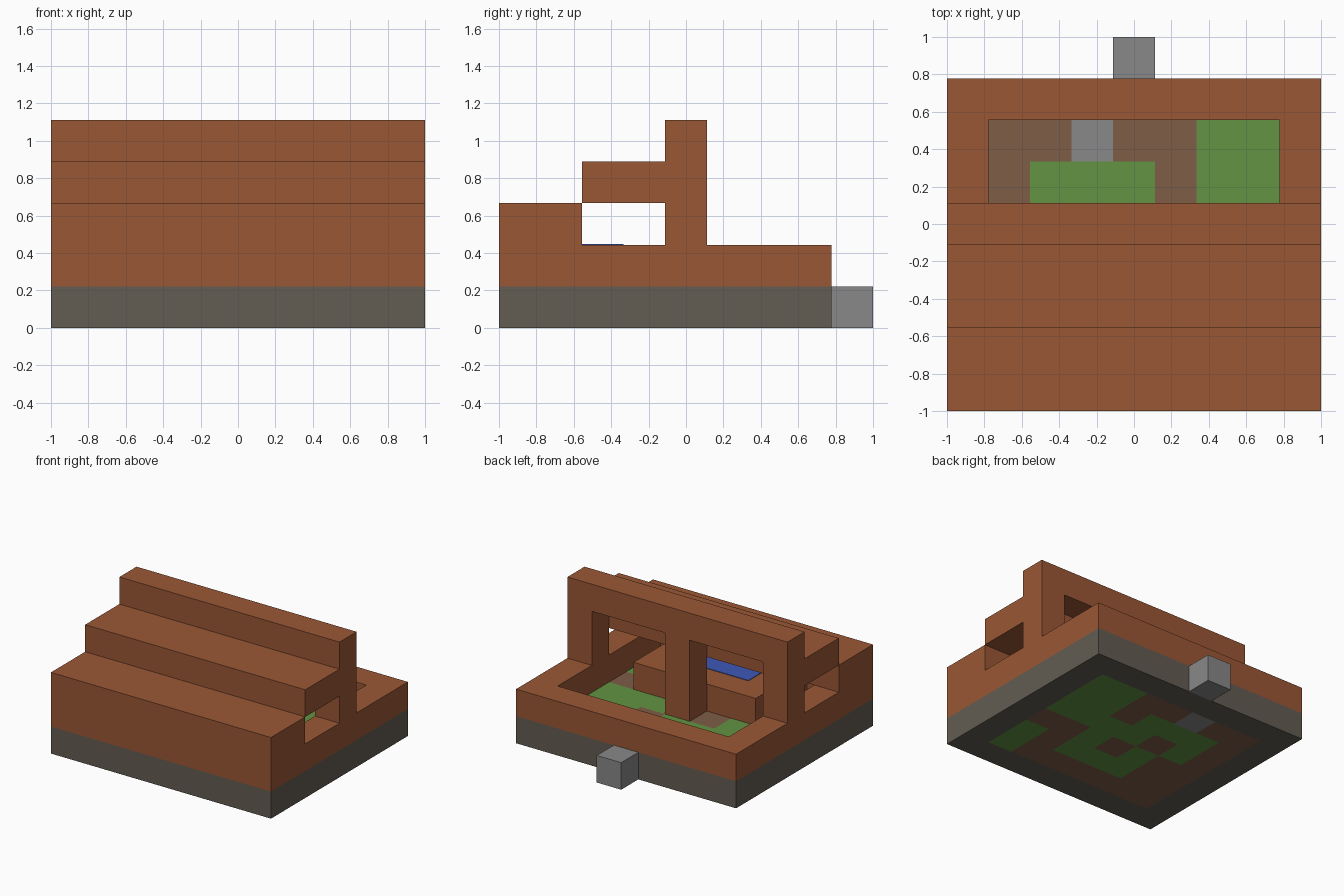
import bpy
import bmesh
from mathutils import Vector

cube = bpy.data.objects.get("Cube")
if cube:
    bpy.data.objects.remove(cube, do_unlink=True)

CELL = 2 / 9  # the whole model sits on a nine-cell grid


def linear(v):
    v /= 255
    return v / 12.92 if v <= 0.04045 else ((v + 0.055) / 1.055) ** 2.4


def material(name, *rgb):
    mat = bpy.data.materials.new(name)
    mat.use_nodes = True
    colour = [linear(v) for v in rgb] + [1]
    mat.diffuse_color = colour
    bsdf = mat.node_tree.nodes["Principled BSDF"]
    bsdf.inputs["Base Color"].default_value = colour
    bsdf.inputs["Roughness"].default_value = 0.9
    return mat


BRICK = material("brick brown", 154, 87, 53)
BASE = material("dark stone", 99, 93, 82)
STONE = material("grey stone", 136, 136, 136)
DIRT = material("dirt brown", 126, 93, 71)
GRASS = material("grass green", 99, 148, 66)
WATER = material("water blue", 62, 88, 184)


def point(x, y, z):
    """Grid cell corner to model space."""
    return Vector((x * CELL - 1, y * CELL - 1, z * CELL))


def finish(name, bm, *mats):
    mesh = bpy.data.meshes.new(name)
    bm.to_mesh(mesh)
    bm.free()
    for mat in mats:
        mesh.materials.append(mat)
    obj = bpy.data.objects.new(name, mesh)
    bpy.context.collection.objects.link(obj)
    return obj


def block(name, mat, *boxes):
    """One object from boxes given as x, y and z ranges in cells."""
    bm = bmesh.new()
    for (x0, x1), (y0, y1), (z0, z1) in boxes:
        low, high = point(x0, y0, z0), point(x1, y1, z1)
        made = bmesh.ops.create_cube(bm, size=1)["verts"]
        bmesh.ops.scale(bm, verts=made, vec=high - low)
        bmesh.ops.translate(bm, verts=made, vec=(low + high) / 2)
    return finish(name, bm, mat)


def ring(name, mat, z0, z1):
    """Rectangular frame one cell wide around the plan."""
    z = (z0, z1)
    return block(name, mat, ((0, 9), (0, 1), z), ((0, 9), (7, 8), z),
                 ((0, 1), (1, 7), z), ((8, 9), (1, 7), z))


# Foundation and low wall
ring("foundation", BASE, 0, 1)
ring("low_wall", BRICK, 1, 2)

# Patterned floor: back row first, D dirt, G grass, S stone
PATTERN = ["DDSDDGG", "DGGGDGG", "DGDGGGG", "DDGDGDD", "DDGGGDG", "DDDDDDG"]
bm = bmesh.new()
for row, cells in enumerate(PATTERN):
    for col, kind in enumerate(cells):
        x, y = col + 1, 6 - row
        corners = [(x, y), (x + 1, y), (x + 1, y + 1), (x, y + 1)]
        face = bm.faces.new([bm.verts.new(point(cx, cy, 1)) for cx, cy in corners])
        face.material_index = "DGS".index(kind)
bmesh.ops.remove_doubles(bm, verts=bm.verts, dist=0.001)
floor = finish("garden_floor", bm, DIRT, GRASS, STONE)
slab = floor.modifiers.new("thickness", "SOLIDIFY")
slab.thickness = CELL
slab.offset = -1

# Stepped roof, rising toward the ridge
block("roof_low_step", BRICK, ((0, 9), (0, 2), (2, 3)))
block("roof_middle_step", BRICK, ((0, 9), (2, 4), (3, 4)))
block("roof_ridge", BRICK, ((0, 9), (4, 5), (4, 5)))

# Posts forming the two tall openings
block("right_post", BRICK, ((0, 1), (4, 5), (2, 4)))
block("middle_post", BRICK, ((4, 5), (4, 5), (1, 4)))
block("left_post", BRICK, ((8, 9), (4, 5), (2, 4)))

# Basin with a thin sheet of water
block("basin", BRICK, ((2, 7), (1, 4), (1, 2)))
block("basin_water", WATER, ((3, 6), (2, 3), (2, 2.02)))

# Step behind the back wall
block("back_step", STONE, ((4, 5), (8, 9), (0, 1)))
